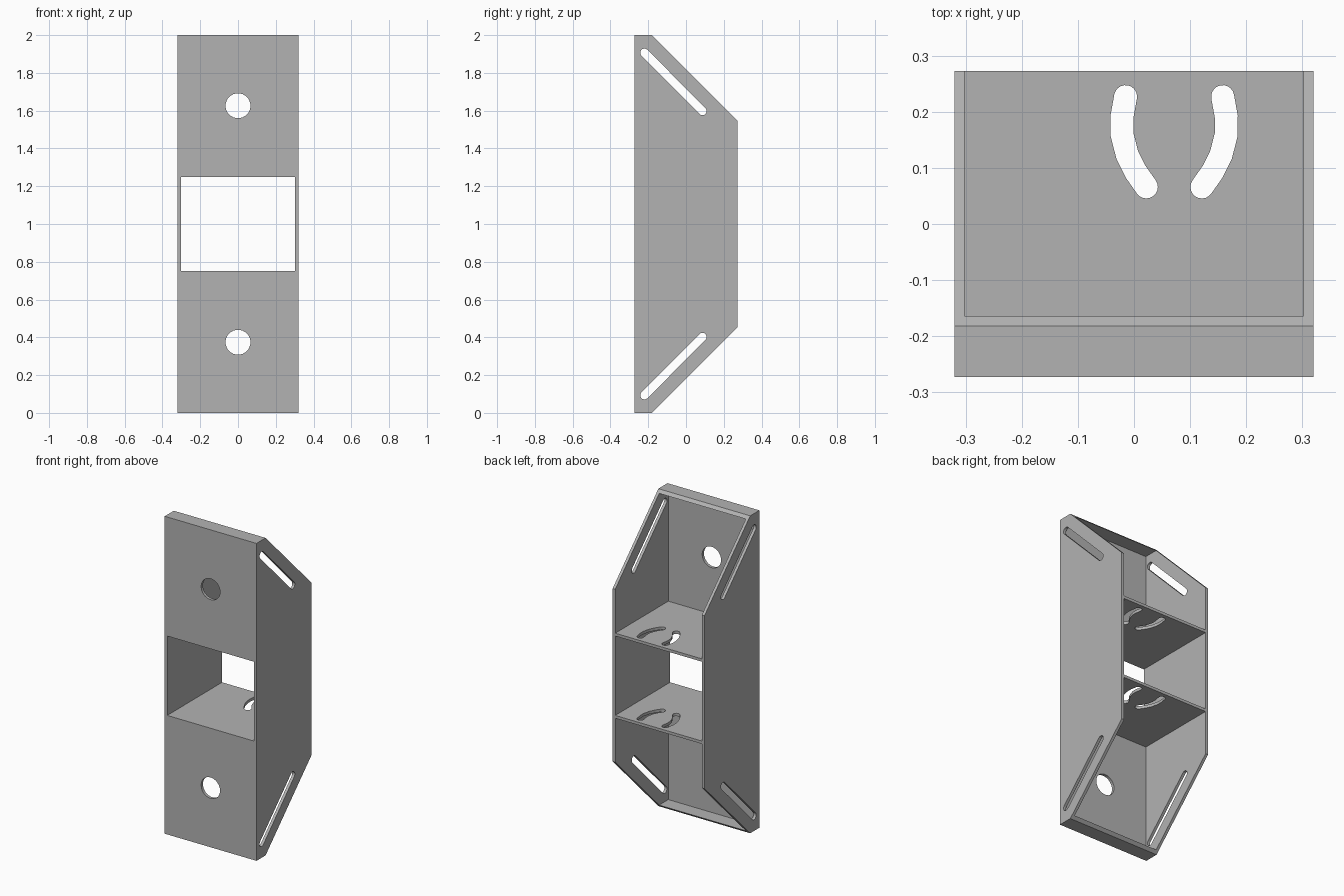
import bpy, bmesh, math
from mathutils import Matrix, Vector

if "Cube" in bpy.data.objects:
    bpy.data.objects.remove(bpy.data.objects["Cube"])

W, D, T = 0.32, 0.273, 0.018     # half width, half depth, sheet thickness
INNER = W - T
LOW, HIGH = 0.75, 1.25           # window edges
LIP = -0.182                     # depth where the slanted edge begins

grey = bpy.data.materials.new("plain grey")
grey.use_nodes = True
grey.diffuse_color = (0.45, 0.45, 0.45, 1)
grey.node_tree.nodes["Principled BSDF"].inputs["Base Color"].default_value = grey.diffuse_color

# Sheet orientations: columns are the outline's u, v and thickness directions
SIDEWAYS = Matrix(((0, 0, 1), (1, 0, 0), (0, 1, 0)))
UPRIGHT = Matrix(((1, 0, 0), (0, 0, -1), (0, 1, 0)))
FLAT = Matrix.Identity(3)


def plate(name, outline, holes, basis, centre, thickness=T):
    """Sheet cut from an outline with holes, extruded about its centre plane."""
    curve = bpy.data.curves.new(name, "CURVE")
    curve.dimensions, curve.fill_mode = "2D", "BOTH"
    curve.extrude = thickness / 2
    for loop in [outline] + holes:
        spline = curve.splines.new("POLY")
        spline.points.add(len(loop) - 1)
        for point, (u, v) in zip(spline.points, loop):
            point.co = (u, v, 0, 1)
        spline.use_cyclic_u = True
    temp = bpy.data.objects.new(name + " outline", curve)
    mesh = bpy.data.meshes.new_from_object(temp)
    bpy.data.objects.remove(temp)
    bpy.data.curves.remove(curve)
    bm = bmesh.new()
    bm.from_mesh(mesh)
    bmesh.ops.remove_doubles(bm, verts=bm.verts, dist=1e-5)
    bm.transform(Matrix.Translation(centre) @ basis.to_4x4())
    bmesh.ops.recalc_face_normals(bm, faces=bm.faces)
    for face in bm.faces:
        face.smooth = False
    bm.to_mesh(mesh)
    bm.free()
    mesh.name = name
    mesh.materials.clear()
    mesh.materials.append(grey)
    obj = bpy.data.objects.new(name, mesh)
    bpy.context.collection.objects.link(obj)
    return obj


def rect(u0, u1, v0, v1):
    return [(u0, v0), (u1, v0), (u1, v1), (u0, v1)]


def arc(centre, r, start, sweep, n):
    return [(centre[0] + r * math.cos(start + sweep * i / n),
             centre[1] + r * math.sin(start + sweep * i / n)) for i in range(n + 1)]


def circle(centre, r, n=32):
    return arc(centre, r, 0, math.tau, n)[:-1]


def slot(path, r):
    """Round-ended slot of half width r following a path."""
    pts = [Vector(p) for p in path]
    left, right = [], []
    for i, p in enumerate(pts):
        along = (pts[min(i + 1, len(pts) - 1)] - pts[max(i - 1, 0)]).normalized()
        side = Vector((-along.y, along.x)) * r
        left.append(tuple(p + side))
        right.append(tuple(p - side))
    first, last = pts[1] - pts[0], pts[-1] - pts[-2]
    a, b = math.atan2(first.y, first.x), math.atan2(last.y, last.x)
    end = arc(pts[-1], r, b + math.pi / 2, -math.pi, 10)[1:-1]
    start = arc(pts[0], r, a - math.pi / 2, -math.pi, 10)[1:-1]
    return left + end + right[::-1] + start


def flip(points):
    return [(u, 2 - v) for u, v in points]


# Side walls with slanted ends and straight adjustment slots
upper_edge = [(D, 1.545), (LIP, 2), (-D, 2)]
wall = upper_edge + flip(upper_edge)[::-1]
upper_slot = slot([(-0.22, 1.907), (0.087, 1.598)], 0.022)
for name, sign in (("left_wall", 1), ("right_wall", -1)):
    plate(name, wall, [upper_slot, flip(upper_slot)], SIDEWAYS,
          (sign * (W - T / 2), 0, 0))

# Front panels above and below the window, each with a round hole
upper_panel = rect(-INNER, INNER, HIGH, 2 - T)
upper_hole = circle((0, 1.626), 0.066)
for name, change in (("upper_front_panel", list), ("lower_front_panel", flip)):
    plate(name, change(upper_panel), [change(upper_hole)], UPRIGHT, (0, -D + T / 2, 0))

# End caps, bevelled to follow the slanted edge
cap = [(-D, 2 - T), (LIP + T, 2 - T), (LIP, 2), (-D, 2)]
for name, change in (("top_cap", list), ("bottom_cap", flip)):
    plate(name, change(cap), [], SIDEWAYS, (0, 0, 0), 2 * INNER)

# Shelves with a mirrored pair of curved slots, set off-centre
bend = [(-0.015, 0.227), (-0.0215, 0.191), (-0.0215, 0.16),
        (-0.012, 0.123), (0.003, 0.093), (0.022, 0.066)]
curved_slots = [slot(bend, 0.0205), slot([(0.143 - x, y) for x, y in bend], 0.0205)]
for name, z in (("upper_shelf", HIGH + T / 2), ("lower_shelf", LOW - T / 2)):
    plate(name, rect(-INNER, INNER, -D + T, D), curved_slots, FLAT, (0, 0, z))
